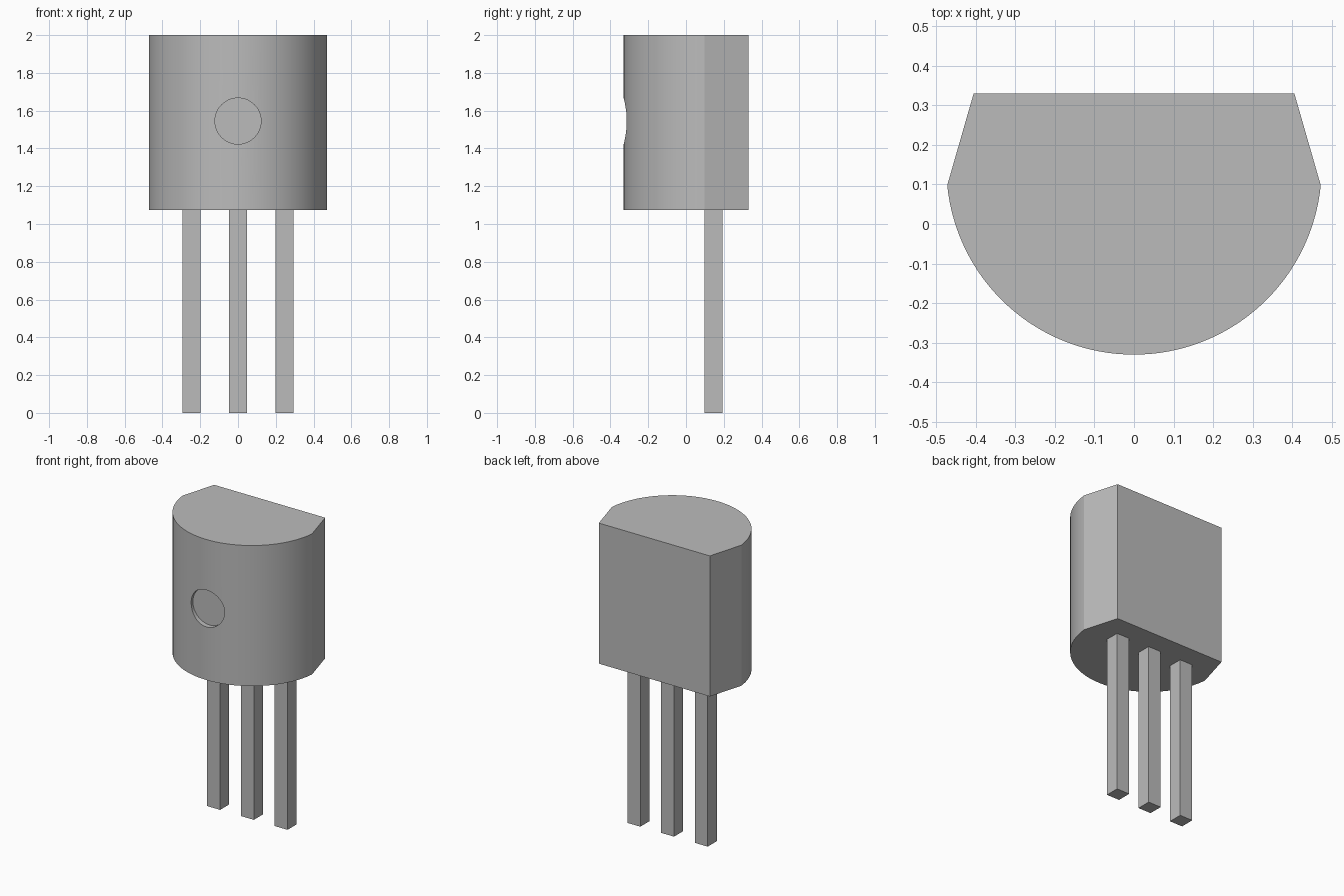
import bpy
import bmesh
import math

cube = bpy.data.objects.get("Cube")
if cube:
    bpy.data.objects.remove(cube, do_unlink=True)

gray = bpy.data.materials.new("plain_gray")
gray.use_nodes = True
gray.diffuse_color = (0.5, 0.5, 0.5, 1)
gray.node_tree.nodes["Principled BSDF"].inputs["Base Color"].default_value = (0.5, 0.5, 0.5, 1)

BODY_BOTTOM, BODY_TOP = 1.073, 2.0
ARC_Y, ARC_R = 0.144, 0.474      # centre and radius of the rounded front


def prism(name, outline, z0, z1):
    """Extrude a flat outline from z0 up to z1."""
    bm = bmesh.new()
    base = bm.faces.new([bm.verts.new((x, y, z0)) for x, y in outline])
    top = bmesh.ops.extrude_face_region(bm, geom=[base])["geom"]
    bmesh.ops.translate(bm, vec=(0, 0, z1 - z0),
                        verts=[v for v in top if isinstance(v, bmesh.types.BMVert)])
    bmesh.ops.recalc_face_normals(bm, faces=bm.faces)
    mesh = bpy.data.meshes.new(name)
    bm.to_mesh(mesh)
    bm.free()
    obj = bpy.data.objects.new(name, mesh)
    mesh.materials.append(gray)
    bpy.context.collection.objects.link(obj)
    return obj


# Body: round front, tapered sides, flat back
start = -math.asin((ARC_Y - 0.098) / ARC_R)
sweep = -math.pi - 2 * start
steps = 64
arc = [(ARC_R * math.cos(start + sweep * i / steps),
        ARC_Y + ARC_R * math.sin(start + sweep * i / steps)) for i in range(steps + 1)]
body = prism("body", arc + [(-0.405, 0.33), (0.405, 0.33)], BODY_BOTTOM, BODY_TOP)

# Shallow round recess with a flat floor in the front
bpy.ops.mesh.primitive_cylinder_add(vertices=48, radius=0.122, depth=0.2,
                                    location=(0, -0.396, 1.545),
                                    rotation=(math.pi / 2, 0, 0))
cutter = bpy.context.object
cutter.name = "recess_cutter"
cutter.hide_render = True
cutter.data.materials.append(gray)
recess = body.modifiers.new("recess", 'BOOLEAN')
recess.operation = 'DIFFERENCE'
recess.solver = 'EXACT'
recess.object = cutter

bpy.ops.object.select_all(action='DESELECT')
body.select_set(True)
bpy.context.view_layer.objects.active = body
bpy.ops.object.modifier_apply(modifier=recess.name)
bpy.data.objects.remove(cutter, do_unlink=True)
bpy.ops.object.shade_smooth_by_angle(angle=math.radians(15))

# Three square legs
HALF = 0.047
square = [(-1, -1), (1, -1), (1, 1), (-1, 1)]
for name, x in (("right_leg", -0.246), ("middle_leg", 0), ("left_leg", 0.246)):
    prism(name, [(x + sx * HALF, 0.145 + sy * HALF) for sx, sy in square],
          0, BODY_BOTTOM)
